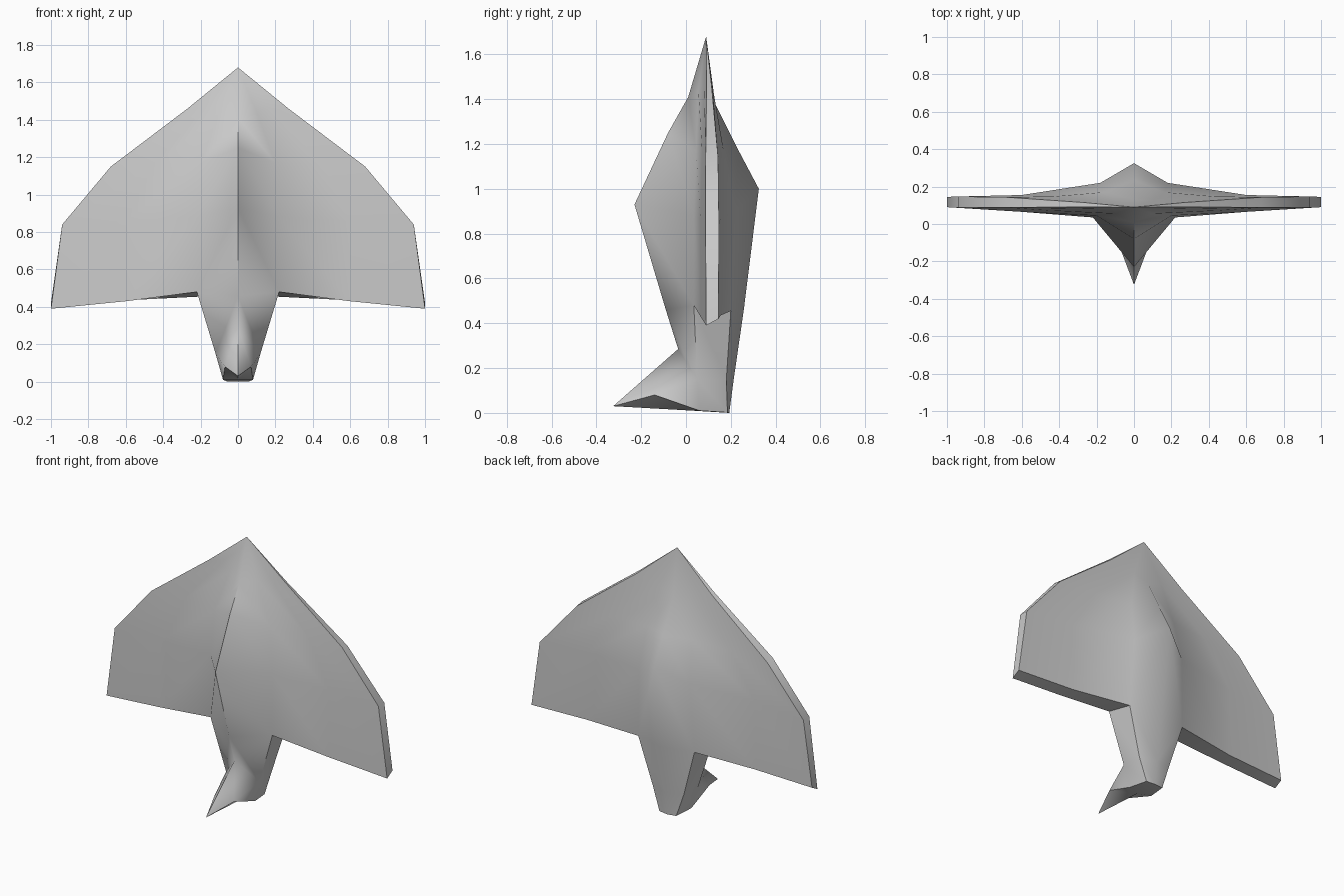
import bpy, bmesh, math

if "Cube" in bpy.data.objects:
    bpy.data.objects.remove(bpy.data.objects["Cube"])

# Half cross-sections from nose to trailing edge: centre ridge, shoulder, mid wing, wing edge
nose = (0, 0.09, 1.68)
front = [
    [(0, 0.01, 1.41), (0.10, 0.055, 1.44), (0.18, 0.08, 1.46), (0.27, 0.092, 1.46)],
    [(0, -0.08, 1.25), (0.20, 0.045, 1.17), (0.45, 0.072, 1.16), (0.68, 0.088, 1.15)],
    [(0, -0.23, 0.93), (0.22, 0.035, 0.88), (0.60, 0.065, 0.86), (0.94, 0.087, 0.84)],
    [(0, -0.09, 0.46), (0.22, 0.035, 0.48), (0.60, 0.065, 0.43), (1.0, 0.09, 0.39)],
]
back = [
    [(0, 0.13, 1.38), (0.10, 0.125, 1.42), (0.18, 0.12, 1.44), (0.27, 0.115, 1.45)],
    [(0, 0.235, 1.17), (0.16, 0.17, 1.16), (0.42, 0.148, 1.15), (0.68, 0.143, 1.14)],
    [(0, 0.325, 1.0), (0.18, 0.22, 0.90), (0.60, 0.155, 0.87), (0.94, 0.147, 0.84)],
    [(0, 0.258, 0.46), (0.20, 0.20, 0.455), (0.60, 0.155, 0.435), (1.0, 0.145, 0.42)],
]
faces = []

# Wing and body skins, front and back
for rows in (front, back):
    for i in range(3):
        faces.append((nose, rows[0][i], rows[0][i + 1]))
        for a, b in zip(rows, rows[1:]):
            faces.append((a[i], a[i + 1], b[i + 1], b[i]))

# Leading and trailing edge strips
faces.append((nose, front[0][3], back[0][3]))
for j in range(3):
    faces.append((front[j][3], back[j][3], back[j + 1][3], front[j + 1][3]))
for i in (1, 2):
    faces.append((front[3][i], front[3][i + 1], back[3][i + 1], back[3][i]))

# Tapered tail and the fin sweeping forward
fc, fs = front[3][:2]
bc, bs = back[3][:2]
keel = (0, -0.035, 0.285)
side_f, side_b, spine = (0.12, 0.05, 0.15), (0.11, 0.18, 0.15), (0, 0.213, 0.15)
end_f, end_b, end_c = (0.08, 0.06, 0.01), (0.06, 0.185, 0.002), (0, 0.193, 0)
tip, cheek, under = (0, -0.325, 0.03), (0.07, -0.14, 0.08), (0, 0.03, 0.01)
faces += [
    (fc, fs, side_f, keel), (keel, side_f, cheek), (keel, cheek, tip),
    (tip, cheek, under), (cheek, side_f, end_f), (cheek, end_f, under),
    (fs, bs, side_b, side_f), (bs, bc, spine, side_b),
    (side_f, side_b, end_b, end_f), (side_b, spine, end_c, end_b),
    (end_f, end_b, end_c, under),
]

# Build both mirrored halves as one closed shell
bm = bmesh.new()
for sign in (1, -1):
    for face in faces:
        bm.faces.new([bm.verts.new((sign * x, y, z)) for x, y, z in face])
bmesh.ops.remove_doubles(bm, verts=bm.verts, dist=1e-4)
bmesh.ops.recalc_face_normals(bm, faces=bm.faces)
mesh = bpy.data.meshes.new("winged_craft")
bm.to_mesh(mesh)
bm.free()
craft = bpy.data.objects.new("winged_craft", mesh)
bpy.context.collection.objects.link(craft)
bpy.context.view_layer.objects.active = craft
craft.select_set(True)
bpy.ops.object.shade_smooth_by_angle(angle=math.radians(60))
